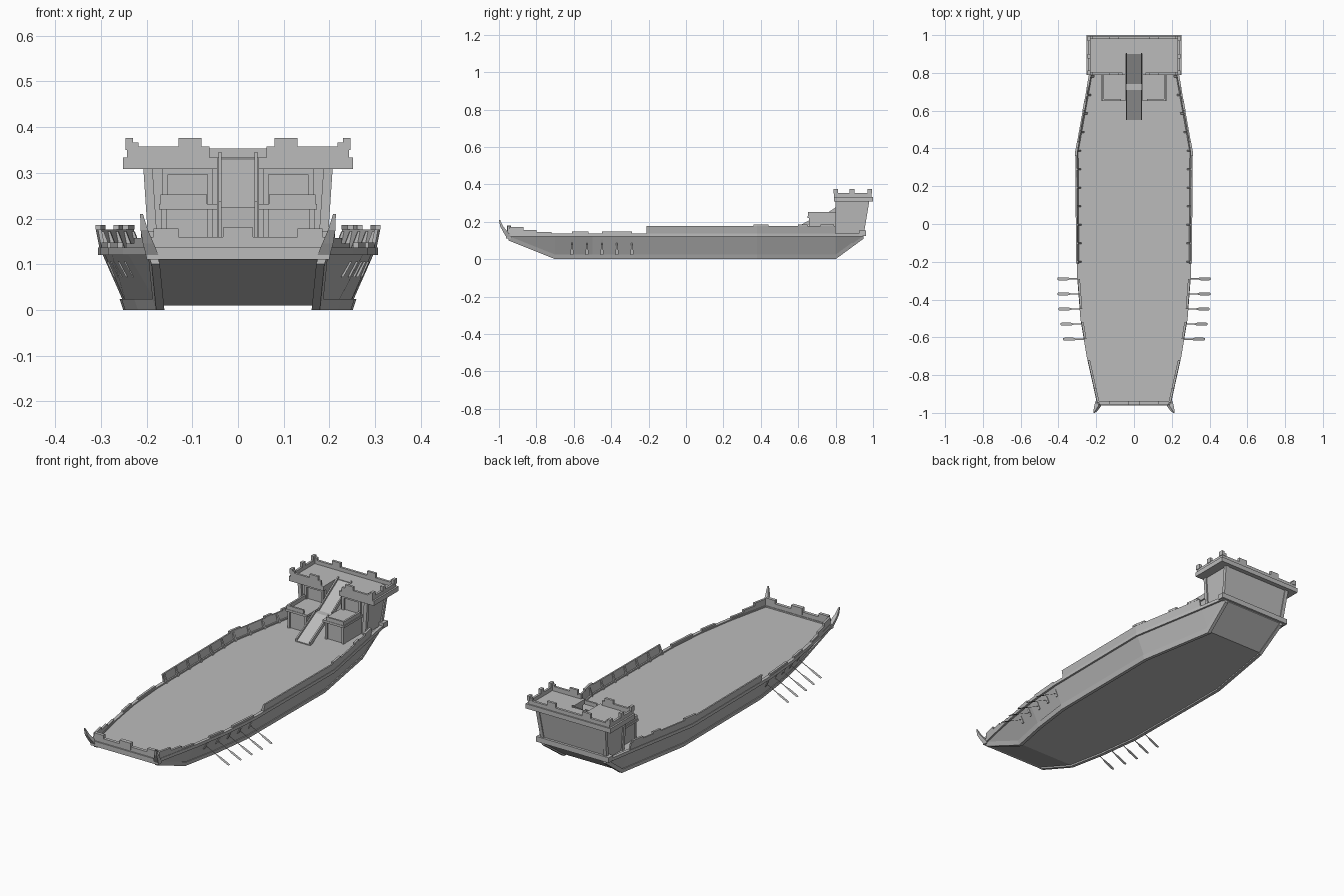
import bpy, bmesh
from mathutils import Vector

cube = bpy.data.objects.get("Cube")
if cube:
    bpy.data.objects.remove(cube, do_unlink=True)

grey = bpy.data.materials.new("plain_grey")
grey.use_nodes = True
grey.diffuse_color = (0.5, 0.5, 0.5, 1)
grey.node_tree.nodes["Principled BSDF"].inputs["Base Color"].default_value = (0.5, 0.5, 0.5, 1)


def finish(name, bm, mirror=False):
    bmesh.ops.recalc_face_normals(bm, faces=bm.faces)
    mesh = bpy.data.meshes.new(name)
    bm.to_mesh(mesh)
    bm.free()
    mesh.materials.append(grey)
    obj = bpy.data.objects.new(name, mesh)
    bpy.context.collection.objects.link(obj)
    if mirror:
        obj.modifiers.new("mirror", 'MIRROR').use_mirror_merge = False
    return obj


def add_loft(bm, rings):
    """Skin a row of closed rings and cap both ends."""
    rows = [[bm.verts.new(p) for p in ring] for ring in rings]
    n = len(rows[0])
    for a, b in zip(rows, rows[1:]):
        for i in range(n):
            bm.faces.new((a[i], a[(i + 1) % n], b[(i + 1) % n], b[i]))
    bm.faces.new(rows[0])
    bm.faces.new(rows[-1])


def add_box(bm, x0, x1, y0, y1, z0, z1):
    add_loft(bm, [[(x0, y, z0), (x1, y, z0), (x1, y, z1), (x0, y, z1)] for y in (y0, y1)])


def boxes(name, specs, mirror=False):
    bm = bmesh.new()
    for s in specs:
        add_box(bm, *s)
    return finish(name, bm, mirror)


def loft(name, rings, mirror=False):
    bm = bmesh.new()
    add_loft(bm, rings)
    return finish(name, bm, mirror)


# Hull stations: y, half width at deck, half width at bottom, bottom height
DECK = 0.13
stations = [(-0.95, 0.19, 0.185, 0.11), (-0.70, 0.245, 0.175, 0.01),
            (-0.50, 0.278, 0.215, 0.01), (-0.28, 0.295, 0.243, 0.01),
            (0.38, 0.30, 0.247, 0.01), (0.80, 0.225, 0.175, 0.01),
            (0.95, 0.20, 0.185, 0.12)]


def at(y, col):
    """Interpolate a hull measure at y."""
    for a, b in zip(stations, stations[1:]):
        if y <= b[0]:
            t = (y - a[0]) / (b[0] - a[0])
            return a[col] + t * (b[col] - a[col])
    return stations[-1][col]


def rail(bm, ys, profile):
    """Sweep an (offset from deck edge, z) profile along the deck edge."""
    add_loft(bm, [[(at(y, 1) + dx, y, z) for dx, z in profile] for y in ys])


def slab(z0, z1, inner=-0.008, outer=0.004, lean=0.0):
    return [(inner, z0), (outer, z0), (outer + lean, z1), (inner + lean, z1)]


def span(y0, y1):
    return [y0] + [s[0] for s in stations if y0 < s[0] < y1] + [y1]


loft("hull", [[(-t, y, DECK), (-b, y, z), (b, y, z), (t, y, DECK)] for y, t, b, z in stations])

# Bottom edge beams and deck edge wale
loft("chine_beam", [[(b - 0.014, y, z - 0.01), (b + 0.004, y, z - 0.01),
                     (b + 0.012, y, z + 0.014), (b - 0.008, y, z + 0.012)]
                    for y, t, b, z in stations], True)
bm = bmesh.new()
rail(bm, span(-0.95, 0.95), slab(0.12, 0.137, -0.012, 0.006))
finish("wale", bm, True)

# Tapered horns at the bow corners
horn_path = [(0.186, -0.945, 0.115, 0.014), (0.196, -0.965, 0.145, 0.012),
             (0.205, -0.985, 0.175, 0.008), (0.211, -0.997, 0.21, 0.003)]
loft("bow_horn", [[(x - w, y - w, z), (x + w, y - w, z), (x + w, y + w, z), (x - w, y + w, z)]
                  for x, y, z, w in horn_path], True)

# Leaning side bulwark with raised caps and inner ribs
bm = bmesh.new()
rail(bm, span(-0.21, 0.80), slab(DECK, 0.176, -0.006, 0.002, 0.009))
for y0, y1 in ((0.36, 0.44), (0.60, 0.65), (0.72, 0.79)):
    rail(bm, span(y0, y1), slab(0.176, 0.186, 0.0, 0.012))
finish("bulwark", bm, True)
bm = bmesh.new()
for i in range(11):
    y = -0.205 + i * 0.098
    rail(bm, [y, y + 0.01], [(-0.018, DECK), (0, DECK), (0.008, 0.172), (-0.002, 0.172)])
finish("bulwark_ribs", bm, True)

# Low forward rail, stepping up to the bow
bm = bmesh.new()
for y0, y1, top in ((-0.61, -0.52, 0.147), (-0.45, -0.29, 0.147),
                    (-0.80, -0.72, 0.145), (-0.87, -0.80, 0.157), (-0.945, -0.87, 0.172)):
    rail(bm, span(y0, y1), slab(DECK, top))
finish("forward_rail", bm, True)

# Bow parapet
boxes("bow_beam", [(-0.2, 0.2, -0.962, -0.935, 0.11, 0.137)])
boxes("bow_parapet", [(-0.19, 0.19, -0.955, -0.938, 0.135, 0.16),
                      (-0.033, 0.033, -0.957, -0.936, 0.145, 0.18)])
boxes("bow_merlon", [(0.13, 0.185, -0.955, -0.938, 0.16, 0.178)], True)
bm = bmesh.new()
bmesh.ops.create_circle(bm, cap_ends=True, segments=6, radius=0.011)
for v in bm.verts:
    v.co = Vector((v.co.x, -0.958, 0.155 + v.co.y))
finish("bow_plate", bm)

# Flat oars and their slanted ports
bm = bmesh.new()
ports = bmesh.new()
for y, tip in ((-0.29, 0.405), (-0.37, 0.405), (-0.45, 0.40), (-0.53, 0.39), (-0.61, 0.375)):
    root = at(y, 1) - 0.025
    widths = ((0, 0.003), (0.5, 0.003), (0.62, 0.008), (0.95, 0.008), (1, 0.005))
    pairs = []
    for t, w in widths:
        x, z = root + t * (tip - root), 0.09 - 0.068 * t
        pairs.append((bm.verts.new((x, y - w, z)), bm.verts.new((x, y + w, z))))
    for a, b in zip(pairs, pairs[1:]):
        bm.faces.new((a[0], b[0], b[1], a[1]))
    rings = []
    for z in (0.072, 0.106):
        t = (z - 0.01) / (DECK - 0.01)
        x = at(y, 2) + t * (at(y, 1) - at(y, 2))
        rings.append([(x - 0.004, y - 0.006, z), (x + 0.003, y - 0.006, z),
                      (x + 0.003, y + 0.006, z), (x - 0.004, y + 0.006, z)])
    add_loft(ports, rings)
finish("oars", bm, True)
finish("oar_ports", ports, True)

# Stern castle: two wings around the ramp slot, joined by a back wall
loft("castle_wing", [[(0.045, 0.81, z), (w, 0.81, z), (w, back, z), (0.045, back, z)]
                     for z, w, back in ((DECK, 0.188, 0.945), (0.308, 0.2, 0.975))], True)
loft("castle_back", [[(-0.05, 0.9, z), (0.05, 0.9, z), (0.05, back, z), (-0.05, back, z)]
                     for z, back in ((DECK, 0.945), (0.308, 0.975))])
for name, y0, y1 in (("castle_front_post", 0.80, 0.80), ("castle_rear_post", 0.932, 0.962)):
    loft(name, [[(x - 0.02, y, z), (x, y, z), (x, y + 0.018, z), (x - 0.02, y + 0.018, z)]
                for x, y, z in ((0.195, y0, DECK), (0.207, y1, 0.31))], True)
boxes("stern_sill", [(-0.215, 0.215, 0.925, 0.962, 0.125, 0.153)])

# Upper platform with slot, parapet and merlons
boxes("platform_wing", [(0.045, 0.24, 0.79, 0.985, 0.308, 0.333),
                        (0.235, 0.252, 0.79, 1.0, 0.308, 0.333)], True)
boxes("platform_back", [(-0.24, 0.24, 0.9, 1.0, 0.308, 0.333)])
boxes("platform_parapet", [(0.062, 0.243, 0.79, 0.802, 0.333, 0.357),
                           (0.231, 0.243, 0.80, 0.99, 0.333, 0.353)], True)
boxes("rear_parapet", [(-0.243, 0.243, 0.98, 0.993, 0.333, 0.353)])
boxes("platform_merlons",
      [(0.08, 0.13, y, y + 0.013, 0.35, 0.376) for y in (0.79, 0.98)] +
      [(0.23, 0.246, y, y + 0.025, 0.35, 0.376) for y in (0.788, 0.875, 0.97)] +
      [(0.218, 0.246, y, y + 0.015, 0.35, 0.366) for y in (0.789, 0.979)], True)

# Lower front blocks with slab, rim and upper panel frames
boxes("lower_block", [(0.055, 0.165, 0.665, 0.815, DECK, 0.222)], True)
boxes("lower_block_posts", [(x, x + 0.012, 0.657, 0.67, DECK, 0.222) for x in (0.055, 0.155)], True)
boxes("lower_slab", [(0.045, 0.173, 0.65, 0.81, 0.22, 0.232)], True)
boxes("lower_rim", [(0.068, 0.16, 0.652, 0.662, 0.232, 0.252),
                    (0.16, 0.17, 0.652, 0.80, 0.232, 0.252)], True)
boxes("panel_frame", [(0.055, 0.067, 0.80, 0.815, 0.232, 0.308),
                      (0.153, 0.165, 0.80, 0.815, 0.232, 0.308),
                      (0.055, 0.165, 0.80, 0.815, 0.296, 0.308)], True)

# Two ramp flights, a landing and side boards
flights = [(0.55, 0.135, 0.71, 0.225), (0.71, 0.225, 0.74, 0.225), (0.74, 0.225, 0.905, 0.333)]
ramp, sides = bmesh.new(), bmesh.new()
for y0, z0, y1, z1 in flights:
    add_loft(ramp, [[(-0.04, y, z - 0.01), (0.04, y, z - 0.01), (0.04, y, z), (-0.04, y, z)]
                    for y, z in ((y0, z0), (y1, z1))])
    if z1 > z0:
        add_loft(sides, [[(0.036, y, z - 0.012), (0.043, y, z - 0.012),
                          (0.043, y, z + 0.012), (0.036, y, z + 0.012)]
                         for y, z in ((y0, z0), (y1, z1))])
finish("ramp", ramp)
finish("ramp_side_board", sides, True)
